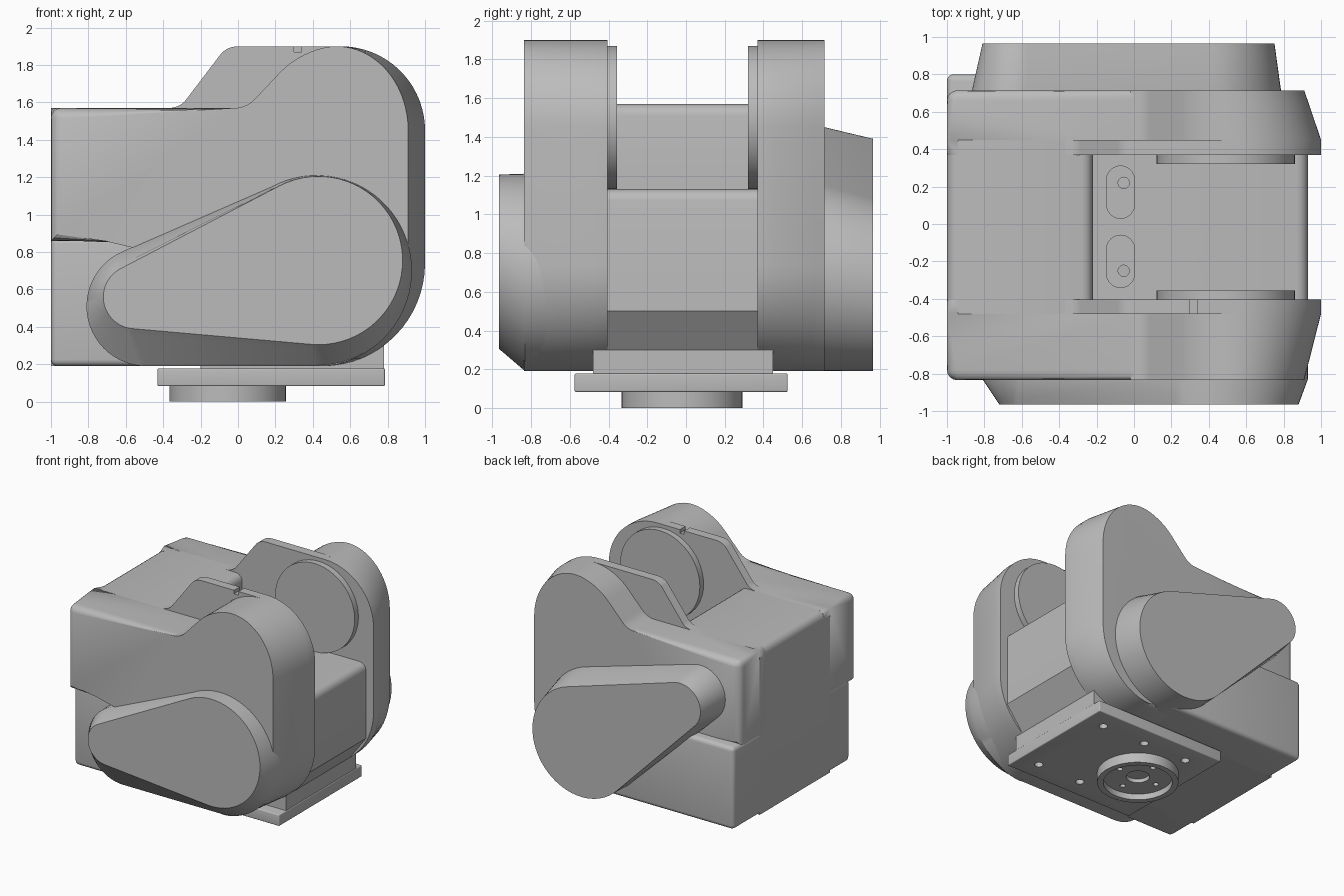
import bpy, bmesh, math
from mathutils import Vector

if "Cube" in bpy.data.objects:
    bpy.data.objects.remove(bpy.data.objects["Cube"])

grey = bpy.data.materials.new("satin_grey")
grey.use_nodes = True
grey.diffuse_color = (0.5, 0.5, 0.5, 1)
grey.node_tree.nodes["Principled BSDF"].inputs["Base Color"].default_value = (0.5, 0.5, 0.5, 1)


def finish(name, bm):
    bmesh.ops.recalc_face_normals(bm, faces=bm.faces)
    mesh = bpy.data.meshes.new(name)
    bm.to_mesh(mesh)
    bm.free()
    mesh.materials.append(grey)
    ob = bpy.data.objects.new(name, mesh)
    bpy.context.collection.objects.link(ob)
    return ob


def loft(name, rings, rule=None, width=0.05):
    """Skin matching (x, z) outlines placed at y stations; bevel edges picked by rule(a, b)."""
    bm = bmesh.new()
    loops = [[bm.verts.new((x, y, z)) for x, z in pts] for y, pts in rings]
    n = len(loops[0])
    for a, b in zip(loops, loops[1:]):
        for i in range(n):
            j = (i + 1) % n
            bm.faces.new((a[i], a[j], b[j], b[i]))
    bm.faces.new(loops[0])
    bm.faces.new(loops[-1])
    if rule:
        edges = [e for e in bm.edges if rule(e.verts[0].co, e.verts[1].co)]
        bmesh.ops.bevel(bm, geom=edges, offset=width, segments=4, profile=0.5,
                        affect='EDGES', clamp_overlap=False)
    return finish(name, bm)


def cylinder(name, center, radius, depth, axis='Z'):
    bm = bmesh.new()
    bmesh.ops.create_cone(bm, cap_ends=True, segments=48, radius1=radius, radius2=radius, depth=depth)
    for v in bm.verts:
        x, y, z = v.co
        v.co = Vector((x, z, y) if axis == 'Y' else (x, y, z)) + Vector(center)
    return finish(name, bm)


def box(name, low, high, bevel=0):
    bm = bmesh.new()
    bmesh.ops.create_cube(bm, size=1)
    for v in bm.verts:
        v.co = [low[k] if v.co[k] < 0 else high[k] for k in range(3)]
    if bevel:
        bmesh.ops.bevel(bm, geom=bm.edges[:], offset=bevel, segments=4, profile=0.5, affect='EDGES')
    return finish(name, bm)


def cut(targets, cutters):
    for target in targets:
        for c in cutters:
            mod = target.modifiers.new("cut", 'BOOLEAN')
            mod.operation, mod.solver, mod.object = 'DIFFERENCE', 'EXACT', c
            bpy.context.view_layer.objects.active = target
            bpy.ops.object.modifier_apply(modifier=mod.name)
    for c in cutters:
        bpy.data.objects.remove(c)


def arc(cx, cz, r, start, end, n=16):
    angles = [math.radians(start + (end - start) * i / n) for i in range(n + 1)]
    return [(cx + r * math.cos(a), cz + r * math.sin(a)) for a in angles]


def teardrop(x1, z1, r1, x2, z2, r2):
    """Outline around a wide circle and a narrow circle."""
    axis = math.degrees(math.atan2(z2 - z1, x2 - x1))
    b = math.degrees(math.acos((r1 - r2) / math.hypot(x2 - x1, z2 - z1)))
    return arc(x1, z1, r1, axis + b, axis + 360 - b, 40) + arc(x2, z2, r2, axis - b, axis + b, 24)


# Main body: tall rear block and lower saddle, cut from one side profile
core_pts = [(-1, .19), (-1, 1.57), (-.22, 1.57), (-.22, 1.13), (.93, 1.13), (.93, .5), (.78, .3), (.78, .17), (-.2, .17), (-.2, .19)]


def core_rule(a, b):
    along = abs(a.y - b.y) > 0.1
    return along and a.z > 1.1 and not (a.x > -.5 and a.x < 0 and a.z < 1.2)


core = loft("main_body", [(-.48, core_pts), (.45, core_pts)], core_rule, 0.06)
slots = []
for y, hole_y in ((.17, .22), (-.2, -.25)):
    ring = arc(-.072, y + .065, .075, 0, 180) + arc(-.072, y - .065, .075, 180, 360)
    slot = loft("slot_cutter", [(.98, ring), (1.3, ring)])
    for v in slot.data.vertices:
        v.co = (v.co.x, v.co.z, v.co.y)
    slot.data.flip_normals()
    slots += [slot, cylinder("bolt_cutter", (-.055, hole_y, .8), .03, 2)]
box("lower_housing", (-1, -.75, .19), (.3, .8, .88), .035)

# Side housings with raised rounded shoulder
side_pts = ([(-1, .86), (-.45, .86), (-.3, .5), (.2, .19)] + arc(.45, .74, .55, -90, 0)
            + arc(.55, 1.45, .45, 0, 136, 26) + arc(-.02, 1.72, .15, -40, -90, 6) + [(-1, 1.57)])
slim_pts = [(x - .15 * max(0, x - .4), z) for x, z in side_pts]
sides = []
for label, inner, mid, outer in (("front", -.405, -.48, -.835), ("back", .37, .45, .715)):
    def side_rule(a, b, outer=outer):
        rim = abs(a.y - outer) < .001 and abs(b.y - outer) < .001
        corner = abs(a.y - b.y) > .01 and a.x < -.99 and b.x < -.99 and a.z > 1.5
        return rim or corner
    housing = loft(label + "_side_housing", [(inner, side_pts), (mid, side_pts), (outer, slim_pts)], side_rule, .055)
    s = math.copysign(1, inner)

    # Bearing ring with a stepped bore
    ring = cylinder(label + "_bearing_ring", (.49, inner - s * .015, 1.5), .37, .07, 'Y')
    cut([housing, ring], [cylinder("bore_cutter", (.49, inner, 1.5), .27, .16, 'Y')])
    cylinder(label + "_bearing_hub", (.45, inner + s * .05, 1.5), .2, .08, 'Y')

    # Lifting lug
    lug_pts = ([(-.42, 1.5), (-.41, 1.57)] + arc(-.37, 1.69, .12, -90, -45, 6)
               + arc(0, 1.775, .125, 135, 90, 6) + [(.55, 1.9), (.55, 1.5)])
    lug = loft(label + "_lifting_lug", [(inner, lug_pts), (mid, lug_pts)])
    cut([lug], [cylinder("eye_cutter", (0, inner, 1.775), .068, .5, 'Y')])
    sides += [housing, lug]

cut([sides[1]], [box("notch_cutter", (.3, -.6, 1.87), (.34, -.3, 2))])

# Tapered belt covers
def outer_rim(y):
    return lambda a, b: abs(a.y - y) < .001 and abs(b.y - y) < .001


base = teardrop(.42, .7, .51, -.49, .51, .32)
face = teardrop(.43, .755, .45, -.55, .56, .17)
loft("front_belt_cover", [(-.65, base), (-.83, base), (-.965, face)], outer_rim(-.965), .035)
base = teardrop(.296, .68, .49, -.636, 1.22, .23)
face = teardrop(.296, .645, .455, -.62, 1.2, .19)
loft("back_belt_cover", [(.6, base), (.715, base), (.965, face)], outer_rim(.965), .04)

# Mounting plate and round flange underneath
plate = box("mounting_plate", (-.43, -.575, .083), (.785, .525, .178), .008)
cut([plate], [cylinder("screw_cutter", (x, y, .08), .033, .1)
              for x in (.61, .2, -.21) for y in (.36, -.41)])
flange = cylinder("round_flange", (-.055, -.02, .05), .312, .1)
cut([flange], [cylinder("recess_cutter", (-.055, -.02, 0), .265, .1),
               cylinder("center_cutter", (-.055, -.02, .05), .09, .13)]
    + [cylinder("pin_cutter", (-.055 + x, -.02 + y, .05), .022, .07)
       for x, y in ((.18, 0), (-.18, 0), (0, .18), (0, -.18))])
cut([core], slots)

# Smooth shading with crisp edges
bpy.ops.object.select_all(action='DESELECT')
for ob in bpy.context.scene.objects:
    if ob.type == 'MESH':
        ob.select_set(True)
        bpy.context.view_layer.objects.active = ob
bpy.ops.object.shade_smooth_by_angle(angle=math.radians(32))
